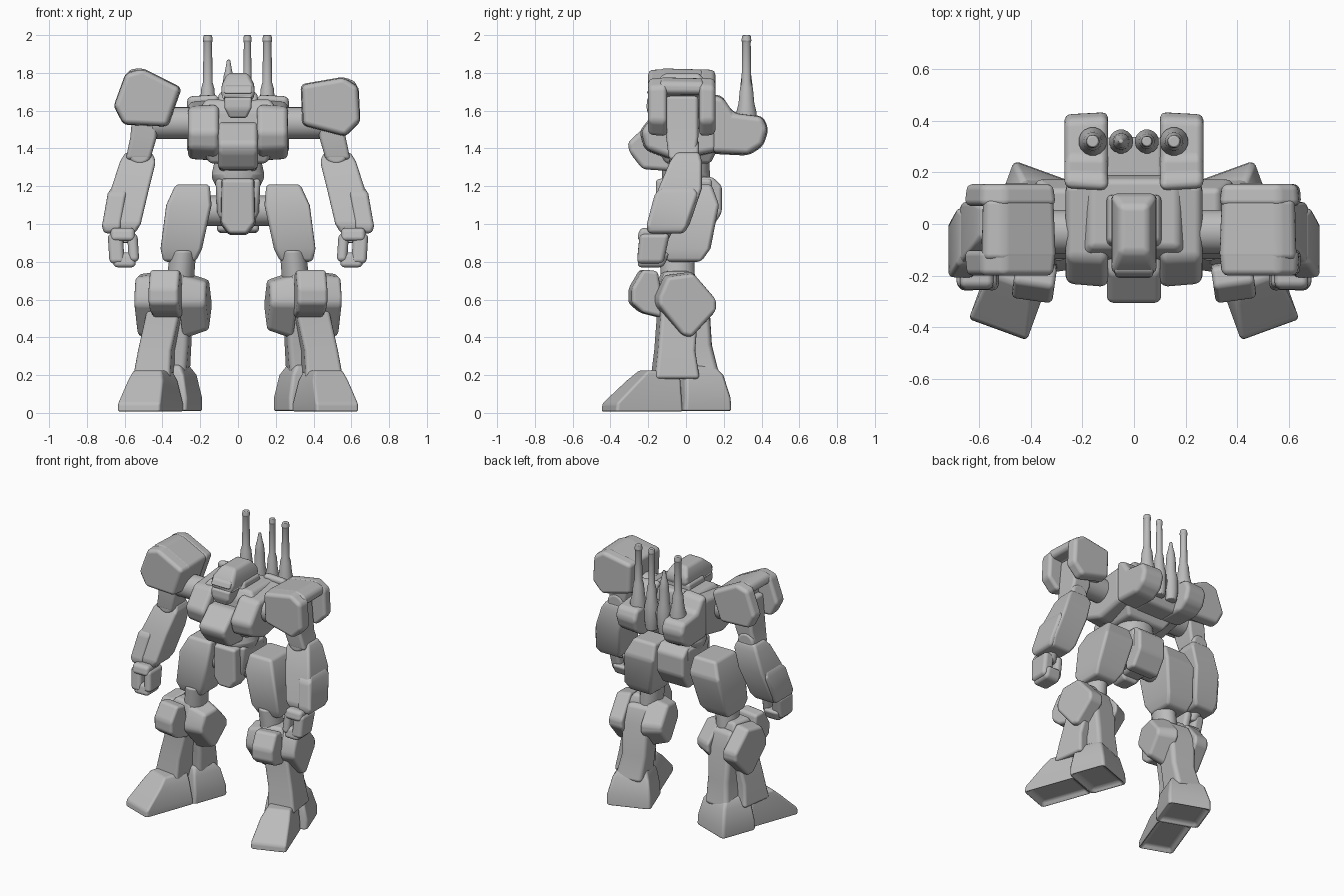
import bpy
import bmesh
from math import sin, cos, tau, radians
from mathutils import Matrix, Vector

cube = bpy.data.objects.get("Cube")
if cube:
    bpy.data.objects.remove(cube)

grey = bpy.data.materials.new("plain_grey")
grey.use_nodes = True
grey.diffuse_color = (.5, .5, .5, 1)
grey.node_tree.nodes["Principled BSDF"].inputs["Base Color"].default_value = grey.diffuse_color


def finish(name, rings, mirror=False, bevel=.02, turn=None, hollow=False):
    """Skin a list of rings, cap the ends, then add mirror and bevel."""
    bm = bmesh.new()
    loops = [[bm.verts.new(point) for point in ring] for ring in rings]
    for low, high in zip(loops, loops[1:]):
        for i in range(len(low)):
            j = (i + 1) % len(low)
            bm.faces.new((low[i], low[j], high[j], high[i]))
    bm.faces.new(loops[0][::-1])
    bm.faces.new(loops[-1])
    bmesh.ops.recalc_face_normals(bm, faces=bm.faces[:])
    if hollow:
        soles = [face for face in bm.faces if face.normal.z < -.9]
        bmesh.ops.inset_region(bm, faces=soles, thickness=.045)
        bmesh.ops.translate(bm, verts=soles[0].verts[:], vec=(0, 0, .035))
    if turn:
        axis, degrees, pivot = turn
        spin = Matrix.Rotation(radians(degrees), 3, axis)
        bmesh.ops.rotate(bm, verts=bm.verts[:], cent=pivot, matrix=spin)
    for face in bm.faces:
        face.smooth = True
    mesh = bpy.data.meshes.new(name)
    bm.to_mesh(mesh)
    bm.free()
    mesh.materials.append(grey)
    part = bpy.data.objects.new(name, mesh)
    bpy.context.collection.objects.link(part)
    if mirror:
        part.modifiers.new("Mirror", "MIRROR")
    rounding = part.modifiers.new("Bevel", "BEVEL")
    rounding.width = bevel
    rounding.segments = 3
    rounding.limit_method = "ANGLE"
    rounding.angle_limit = radians(25)
    rounding.harden_normals = True


def loft(name, sections, sides=4, **options):
    """Sections are (centre x, centre y, z, width, depth), stacked in order."""
    reach = 2 ** .5 if sides == 4 else 1
    rings = []
    for x, y, z, width, depth in sections:
        angles = [tau * (i + .5) / sides for i in range(sides)]
        rings.append([(x + cos(a) * width / 2 * reach,
                       y + sin(a) * depth / 2 * reach, z) for a in angles])
    finish(name, rings, **options)


def prism(name, axis, outline, start, end, shrink=1, **options):
    """Outline in (y, z) for axis x or (x, z) for axis y; the end may shrink."""
    middle = sum((Vector(p) for p in outline), Vector((0, 0))) / len(outline)
    rings = []
    for place, size in ((start, 1), (end, shrink)):
        flat = [middle + (Vector(p) - middle) * size for p in outline]
        rings.append([(place, a, b) if axis == "x" else (a, place, b) for a, b in flat])
    finish(name, rings, **options)


def circle(a, b, radius, count=20):
    return [(a + radius * cos(tau * i / count), b + radius * sin(tau * i / count))
            for i in range(count)]


# Head
loft("helmet", [
    (0, -.05, 1.65, .15, .27),
    (0, -.04, 1.69, .18, .32),
    (0, -.03, 1.74, .17, .29),
    (0, -.02, 1.8, .11, .18)], bevel=.025)
loft("face_guard", [
    (0, -.13, 1.56, .09, .12),
    (0, -.12, 1.61, .14, .18),
    (0, -.11, 1.67, .15, .19)], bevel=.015)
prism("visor_brow", "x", [(-.21, 1.69), (-.19, 1.73), (-.09, 1.77), (-.09, 1.69)],
      -.075, .075, bevel=.012)
loft("neck_guard", [(0, .0, 1.56, .24, .24), (0, .02, 1.7, .2, .18)])

# Torso
loft("chest_core", [
    (0, .01, 1.32, .3, .24),
    (0, .01, 1.4, .4, .32),
    (0, .03, 1.6, .42, .32),
    (0, .04, 1.66, .34, .26)])
prism("chest_pod", "x", [
    (-.25, 1.49), (-.14, 1.63), (.17, 1.66), (.18, 1.38), (-.06, 1.33), (-.22, 1.39)],
    .1, .265, shrink=.93, mirror=True, bevel=.03)
prism("cockpit", "x", [
    (-.19, 1.54), (-.31, 1.43), (-.3, 1.38), (-.23, 1.29), (-.08, 1.28), (-.08, 1.54)],
    -.105, .105, bevel=.025)
loft("waist", [
    (0, 0, 1.18, .22, .22),
    (0, 0, 1.25, .29, .26),
    (0, 0, 1.34, .25, .25)], sides=16)

# Pelvis
loft("pelvis", [
    (0, .02, .97, .13, .18),
    (0, .02, 1.06, .22, .24),
    (0, .02, 1.24, .24, .24)])
prism("front_skirt", "y", [
    (-.09, 1.25), (.09, 1.25), (.095, 1), (.05, .94), (-.05, .94), (-.095, 1)],
    -.03, -.16, shrink=.93)
prism("rear_skirt", "x", [
    (.19, 1.2), (.14, 1.25), (.04, 1.25), (.04, .96), (.12, .95), (.19, 1.06)], -.11, .11)
prism("hip_joint", "x", circle(0, 1.07, .08), .06, .26, mirror=True)

# Backpack
prism("backpack_pod", "x", [
    (.13, 1.69), (.19, 1.68), (.25, 1.59), (.41, 1.57), (.44, 1.5),
    (.41, 1.41), (.33, 1.36), (.13, 1.37)], .1, .27, shrink=.94, mirror=True, bevel=.045)
loft("backpack_core", [
    (0, .2, 1.37, .24, .16),
    (0, .23, 1.45, .24, .18),
    (0, .24, 1.57, .22, .2)])
tall_tip = [(.07, 1.72), (.052, 1.75), (.046, 1.96), (.054, 1.97), (.045, 2)]
short_tip = [(.075, 1.74), (.06, 1.79), (.045, 1.81), (.02, 1.87)]
for label, x, tip in (("right_outer", -.16, tall_tip), ("right_inner", -.05, short_tip),
                      ("left_inner", .05, tall_tip), ("left_outer", .155, tall_tip)):
    size = 1 if abs(x) > .1 else .85
    barrel = [(.09, 1.42), (.11, 1.48), (.11, 1.59), (.085, 1.64)] + tip
    loft(label + "_barrel", [(x, .32, z, width * size, width * size) for width, z in barrel],
         sides=16, bevel=.006)

# Shoulder armour, the right one raised
pad = [(.33, 1.74), (.56, 1.78), (.64, 1.73), (.65, 1.54), (.57, 1.46), (.34, 1.52)]
hood = [(.33, 1.74), (.56, 1.78), (.63, 1.75), (.63, 1.69), (.53, 1.68), (.5, 1.49), (.34, 1.52)]
for label, side, lift, angle in (("left", 1, 0, 0), ("right", -1, .025, 17)):
    for piece, outline, back, front in (("front", pad, -.1, -.2), ("back", pad, .07, .155),
                                        ("hood", hood, -.14, .1)):
        placed = [(x * side, z + lift) for x, z in outline]
        prism(label + "_shoulder_" + piece, "y", placed, back, front, shrink=.95,
              turn=("Y", angle, (side * .46, 0, 1.63)), bevel=.025)
prism("shoulder_joint", "x", circle(-.03, 1.535, .085), .2, .46, mirror=True)

# Arms
loft("upper_arm", [
    (.53, -.02, 1.34, .13, .14),
    (.5, -.02, 1.46, .14, .17),
    (.48, -.02, 1.68, .14, .17)], mirror=True)
prism("elbow_joint", "y", circle(.52, 1.38, .065), -.09, .07, mirror=True)
loft("forearm", [
    (.62, -.1, .95, .15, .18),
    (.61, -.09, 1, .19, .22),
    (.57, -.03, 1.19, .2, .23),
    (.53, .0, 1.33, .19, .17),
    (.525, .01, 1.38, .14, .12)], mirror=True, bevel=.018)
loft("forearm_guard", [
    (.665, -.11, .95, .09, .18),
    (.67, -.1, .99, .1, .22),
    (.64, -.05, 1.16, .1, .23),
    (.625, -.04, 1.2, .08, .17)], mirror=True)
loft("wrist", [(.61, -.15, .9, .09, .1), (.63, -.11, 1, .1, .12)], sides=12, mirror=True)

# Curled hands with a small gap inside the grip
for label, bottom, top, width in (("knuckles", (.64, .79), (.65, .95), .08),
                                  ("palm", (.61, .91), (.61, .98), .13),
                                  ("fingers", (.6, .77), (.605, .85), .12),
                                  ("thumb", (.55, .8), (.56, .95), .055)):
    loft("hand_" + label, [
        (bottom[0], -.19, bottom[1], width, .14),
        (top[0], -.165, top[1], width, .16)], mirror=True, bevel=.025)

# Thighs and knees
loft("thigh", [
    (.31, -.01, .8, .17, .18),
    (.3, .0, .87, .22, .26),
    (.26, .02, 1.1, .24, .31),
    (.24, .02, 1.21, .18, .23)], mirror=True)
loft("knee_joint", [(.31, -.04, .66, .15, .18), (.29, -.05, .86, .14, .19)],
     sides=16, mirror=True)

# Lower legs, toed out slightly
leg_turn = ("Z", 8, (.35, 0, 0))
loft("shin", [
    (.435, -.07, .18, .2, .24),
    (.42, -.07, .33, .18, .2),
    (.38, -.05, .52, .18, .2),
    (.35, -.05, .68, .18, .2),
    (.34, -.05, .75, .14, .14)], mirror=True, turn=leg_turn)
loft("calf", [
    (.375, .07, .18, .2, .2),
    (.35, .045, .36, .18, .17),
    (.35, .02, .58, .2, .19),
    (.34, .0, .7, .17, .14)], mirror=True, turn=leg_turn, bevel=.03)
prism("knee_guard", "x", [
    (-.3, .66), (-.24, .76), (-.16, .75), (-.12, .5), (-.24, .53), (-.3, .58)],
    .275, .435, mirror=True, turn=leg_turn)
pod = [(-.18, .62), (-.13, .73), (.02, .75), (.15, .6), (.15, .54), (.01, .39), (-.04, .4), (-.18, .57)]
for label, start, end, shrink in (("outer", .42, .53, .92), ("inner", .29, .15, .75)):
    prism(label + "_calf_pod", "x", pod, start, end, shrink=shrink,
          mirror=True, turn=leg_turn, bevel=.02)

# Feet
foot_turn = ("Z", 20, (.4, 0, 0))
loft("toe", [
    (.38, -.24, 0, .24, .38),
    (.38, -.24, .05, .24, .37),
    (.39, -.18, .17, .2, .24),
    (.4, -.15, .225, .16, .18)], mirror=True, turn=foot_turn, hollow=True, bevel=.015)
prism("instep_plate", "x", [(-.36, .08), (-.22, .2), (-.18, .17), (-.33, .05)],
      .32, .46, mirror=True, turn=foot_turn, bevel=.01)
loft("heel", [
    (.395, .075, 0, .3, .27),
    (.395, .075, .08, .3, .26),
    (.39, .065, .2, .25, .22),
    (.385, .055, .255, .18, .16)], mirror=True, turn=foot_turn, hollow=True)
